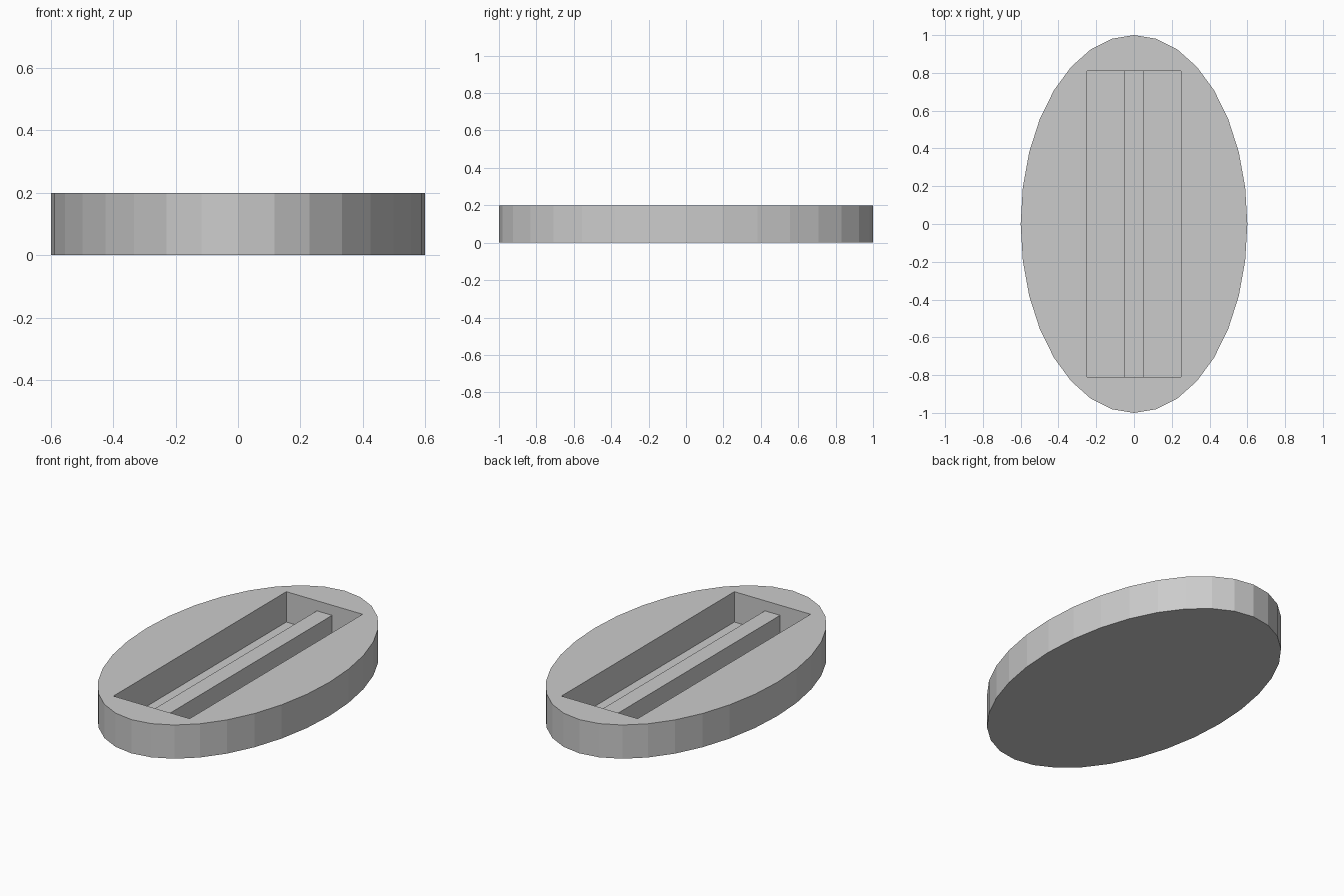
import bpy

if "Cube" in bpy.data.objects:
    bpy.data.objects.remove(bpy.data.objects["Cube"], do_unlink=True)

HEIGHT = 0.2
FLOOR = 0.02
RAIL_TOP = 0.14
POCKET_X, POCKET_Y = 0.25, 0.81

# Single flat colour
grey = bpy.data.materials.new("light_grey")
grey.use_nodes = True
colour = (0.6, 0.6, 0.6, 1)
grey.diffuse_color = colour
grey.node_tree.nodes["Principled BSDF"].inputs["Base Color"].default_value = colour


def finish(name, size, z):
    """Name, size and place the active primitive, then give it the colour."""
    obj = bpy.context.object
    obj.name = obj.data.name = name
    obj.scale = size
    obj.location.z = z
    bpy.ops.object.transform_apply(location=True, rotation=True, scale=True)
    obj.data.materials.append(grey)
    return obj


def box(name, half_x, half_y, bottom, top):
    bpy.ops.mesh.primitive_cube_add(size=1)
    return finish(name, (2 * half_x, 2 * half_y, top - bottom), (bottom + top) / 2)


# Pocket cutter, open at the top
cutter = box("pocket_cutter", POCKET_X, POCKET_Y, FLOOR, HEIGHT + 0.1)
cutter.hide_render = True

# Faceted oval base with the rectangular pocket cut into it
bpy.ops.mesh.primitive_cylinder_add(vertices=32, radius=1, depth=1)
base = finish("oval_base", (0.6, 1, HEIGHT), HEIGHT / 2)
cut = base.modifiers.new("pocket", "BOOLEAN")
cut.operation = "DIFFERENCE"
cut.solver = "EXACT"
cut.object = cutter
bpy.ops.object.modifier_apply(modifier=cut.name)
bpy.data.objects.remove(cutter, do_unlink=True)

# Low rail along the middle of the pocket
box("center_rail", 0.05, POCKET_Y, FLOOR, RAIL_TOP)
